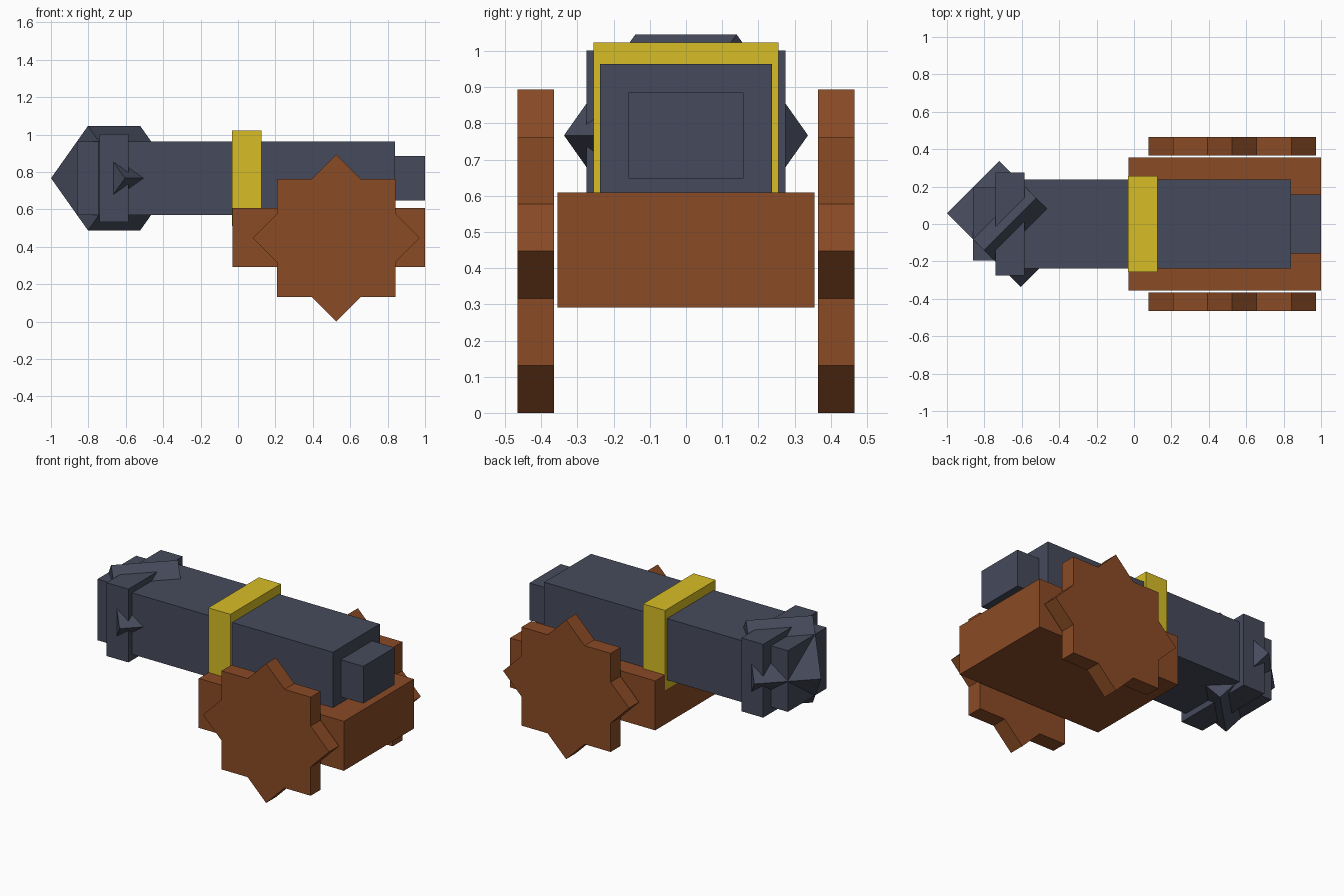
import bpy
import bmesh
from math import sin, cos, pi
from mathutils import Matrix, Euler

default = bpy.data.objects.get("Cube")
if default:
    bpy.data.objects.remove(default, do_unlink=True)


def material(name, rgb):
    mat = bpy.data.materials.new(name)
    mat.use_nodes = True
    color = (*rgb, 1.0)
    mat.diffuse_color = color
    node = next(n for n in mat.node_tree.nodes if n.type == 'BSDF_PRINCIPLED')
    node.inputs["Base Color"].default_value = color
    return mat


iron = material("slate iron", (0.061, 0.069, 0.106))
wood = material("brown wood", (0.255, 0.070, 0.019))
brass = material("yellow brass", (0.68, 0.51, 0.019))


def finish(name, bm, mat):
    bmesh.ops.recalc_face_normals(bm, faces=bm.faces[:])
    mesh = bpy.data.meshes.new(name)
    bm.to_mesh(mesh)
    bm.free()
    mesh.materials.append(mat)
    obj = bpy.data.objects.new(name, mesh)
    bpy.context.scene.collection.objects.link(obj)
    return obj


def box(name, center, size, mat, turn=(0, 0, 0)):
    bm = bmesh.new()
    matrix = (Matrix.Translation(center) @ Euler(turn).to_matrix().to_4x4()
              @ Matrix.Diagonal((*size, 1)))
    bmesh.ops.create_cube(bm, size=1, matrix=matrix)
    return finish(name, bm, mat)


def star_wheel(name, y, thickness, center_x, radius, mat):
    # Outline of two equal squares, one turned by an eighth of a circle
    inner = radius * cos(pi / 4) / cos(pi / 8)
    bm = bmesh.new()
    ring = []
    for i in range(16):
        r = inner if i % 2 else radius
        a = i * pi / 8
        ring.append(bm.verts.new((center_x + r * cos(a), y - thickness / 2,
                                  radius + r * sin(a))))
    face = bm.faces.new(ring)
    out = bmesh.ops.extrude_face_region(bm, geom=[face])
    moved = [v for v in out["geom"] if isinstance(v, bmesh.types.BMVert)]
    bmesh.ops.translate(bm, verts=moved, vec=(0, thickness, 0))
    return finish(name, bm, mat)


axis_z = 0.767

# Carriage and wheels
box("carriage", (0.485, 0, 0.45), (1.03, 0.71, 0.317), wood)
for side, sign in (("left", 1), ("right", -1)):
    star_wheel(side + "_wheel", sign * 0.415, 0.1, 0.525, 0.447, wood)

# Barrel, rear knob and band
box("barrel", (0.09, 0, axis_z), (1.5, 0.475, 0.394), iron)
box("rear_knob", (0.9, 0, axis_z), (0.2, 0.317, 0.238), iron)
box("band", (0.047, 0, axis_z), (0.157, 0.512, 0.512), brass)

# Muzzle: collar, straight block and a tilted block poking through both
muzzle = (-0.6625, 0, axis_z)
box("muzzle_collar", muzzle, (0.155, 0.55, 0.47), iron)
box("muzzle_block", muzzle, (0.394, 0.392, 0.392), iron)
box("tilted_muzzle_block", muzzle, (0.395, 0.395, 0.395), iron, (pi / 4, 0, pi / 4))
